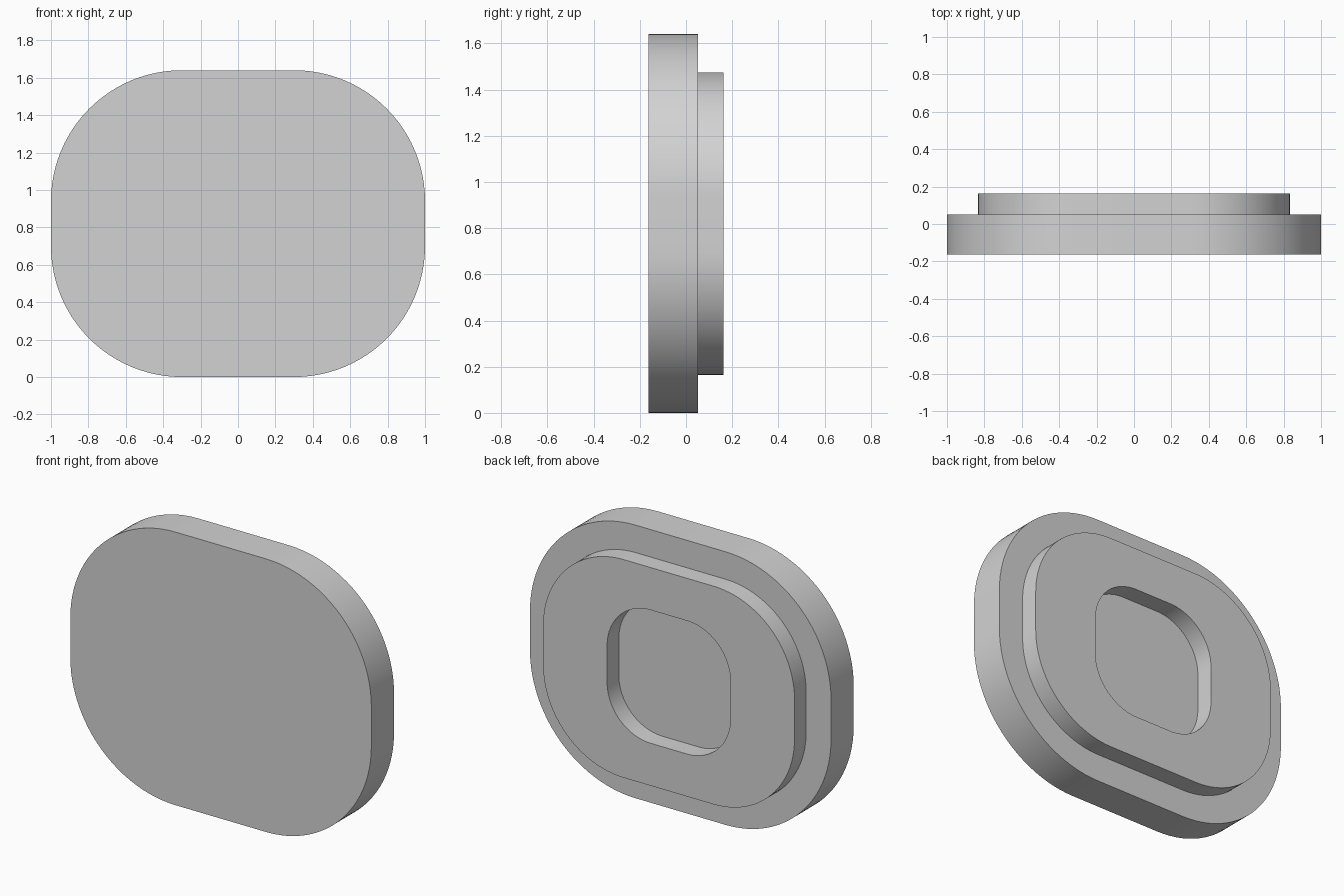
import bpy
import bmesh
from math import pi, sin, cos, radians

cube = bpy.data.objects.get("Cube")
if cube:
    bpy.data.objects.remove(cube, do_unlink=True)

MID_Z = 0.82       # height of the shared centre line
ARC_STEPS = 24     # segments per rounded corner
FRONT, STEP, BACK = -0.163, 0.052, 0.163

grey = bpy.data.materials.new("plain grey")
grey.use_nodes = True
grey.diffuse_color = (0.65, 0.65, 0.65, 1)
grey.node_tree.nodes["Principled BSDF"].inputs["Base Color"].default_value = grey.diffuse_color


def rounded_loop(bm, half_x, half_z, radius, y):
    """Ring of vertices around a rounded rectangle facing the y axis."""
    verts = []
    for corner, (sx, sz) in enumerate([(1, 1), (-1, 1), (-1, -1), (1, -1)]):
        for i in range(ARC_STEPS + 1):
            a = (corner + i / ARC_STEPS) * pi / 2
            verts.append(bm.verts.new((sx * (half_x - radius) + radius * cos(a), y,
                                       MID_Z + sz * (half_z - radius) + radius * sin(a))))
    return verts


# Outlines: half width, half height, corner radius
plate = (1.0, 0.82, 0.70)
raised_step = (0.835, 0.655, 0.535)
recess = (0.41, 0.40, 0.29)

# One closed body: plate wall, ledge, step wall, back rim, recess wall
bm = bmesh.new()
sections = [(plate, FRONT), (plate, STEP), (raised_step, STEP),
            (raised_step, BACK), (recess, BACK), (recess, STEP)]
loops = [rounded_loop(bm, *outline, y) for outline, y in sections]
for a, b in zip(loops, loops[1:]):
    for i in range(len(a)):
        j = (i + 1) % len(a)
        bm.faces.new((a[i], a[j], b[j], b[i]))

# Front face and recess floor
bm.faces.new(loops[0])
bm.faces.new(loops[-1])
bmesh.ops.recalc_face_normals(bm, faces=bm.faces)

mesh = bpy.data.meshes.new("stepped_plate")
bm.to_mesh(mesh)
bm.free()
mesh.materials.append(grey)
body = bpy.data.objects.new("stepped_plate", mesh)
bpy.context.collection.objects.link(body)

# Smooth rounded walls with crisp edges
bpy.ops.object.select_all(action="DESELECT")
body.select_set(True)
bpy.context.view_layer.objects.active = body
bpy.ops.object.shade_smooth_by_angle(angle=radians(30))
